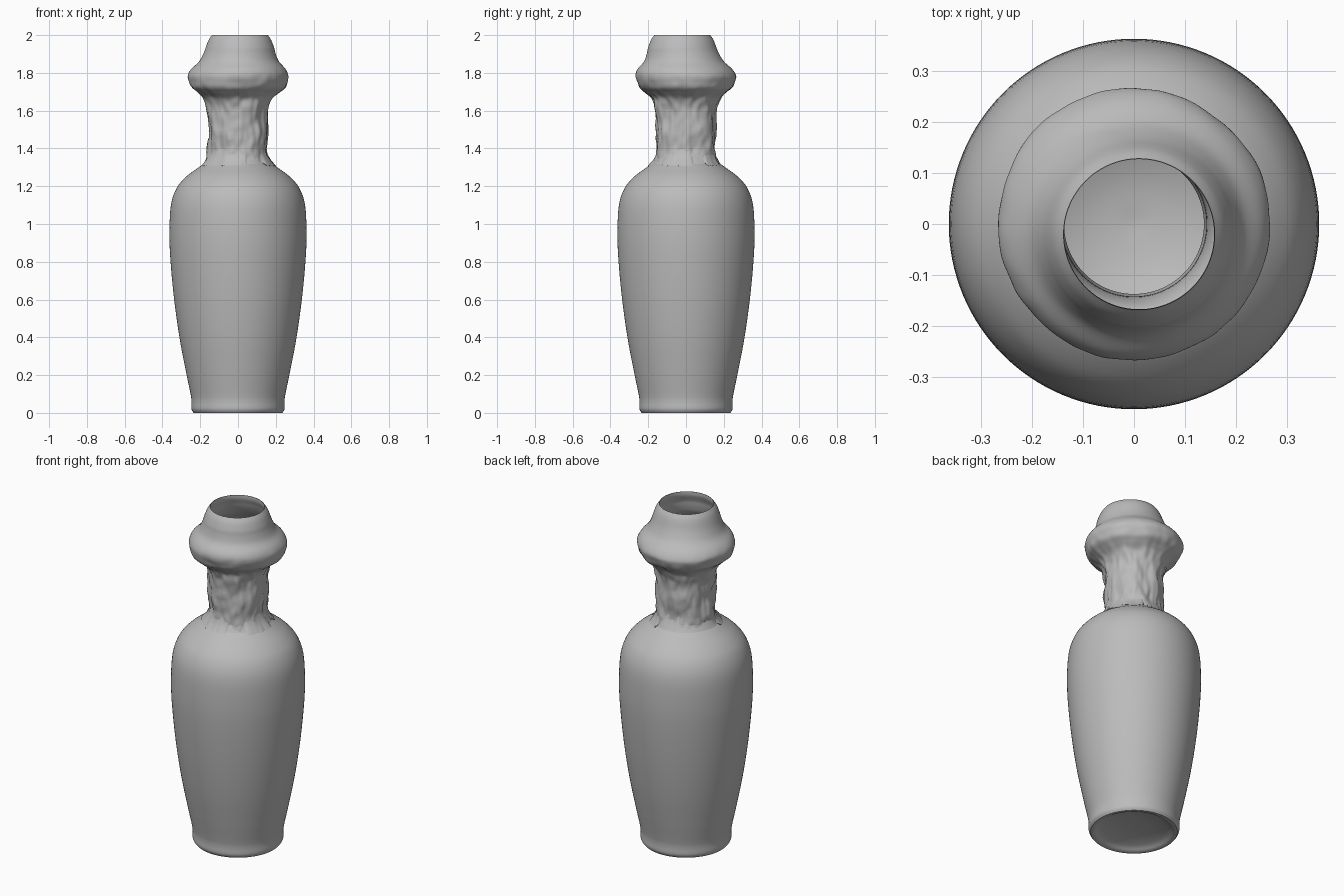
import bpy, bmesh, math
from mathutils import Vector, noise

cube = bpy.data.objects.get("Cube")
if cube:
    bpy.data.objects.remove(cube)

SEG = 128
clay = bpy.data.materials.new("grey clay")
clay.use_nodes = True
COLOR = (0.5, 0.5, 0.5, 1)
clay.diffuse_color = COLOR
clay.node_tree.nodes["Principled BSDF"].inputs["Base Color"].default_value = COLOR


def smooth_profile(points, steps=5):
    """Catmull-Rom subdivision of (radius, height) points."""
    pts = [Vector(p) for p in points]
    pts = [pts[0]] + pts + [pts[-1]]
    out = []
    for a, b, c, d in zip(pts, pts[1:], pts[2:], pts[3:]):
        for i in range(steps):
            t = i / steps
            out.append(0.5 * (2 * b + (c - a) * t + (2 * a - 5 * b + 4 * c - d) * t * t
                              + (3 * b - a - 3 * c + d) * t ** 3))
    return out + [pts[-1]]


def place(angle, r, z, rough=0.0):
    """Point on the vessel: the mouth leans a little off axis."""
    lean = max(0, min(1, (z - 1.78) / 0.15))
    d = Vector((math.cos(angle), math.sin(angle), 0))
    if rough:
        r += rough * noise.noise(Vector((d.x * 2, d.y * 2, z * 9)))
        r += rough * 0.5 * noise.noise(Vector((d.x * 6, d.y * 6, z * 22)))
    return d * r + Vector((0.01 * lean, -0.02 * lean, z))


def skin(name, rings, cap_start=False, cap_end=False):
    bm = bmesh.new()
    loops = [[bm.verts.new(p) for p in ring] for ring in rings]
    for lo, hi in zip(loops, loops[1:]):
        for i in range(SEG):
            j = (i + 1) % SEG
            bm.faces.new((lo[i], lo[j], hi[j], hi[i]))
    if cap_start:
        bm.faces.new(loops[0][::-1])
    if cap_end:
        bm.faces.new(loops[-1])
    mesh = bpy.data.meshes.new(name)
    bm.to_mesh(mesh)
    bm.free()
    mesh.materials.append(clay)
    ob = bpy.data.objects.new(name, mesh)
    bpy.context.scene.collection.objects.link(ob)
    bpy.ops.object.select_all(action='DESELECT')
    ob.select_set(True)
    bpy.context.view_layer.objects.active = ob
    bpy.ops.object.shade_smooth_by_angle(angle=math.radians(50))
    return ob


def lathe(name, profile, rough=None, **caps):
    rings = []
    for r, z in profile:
        amount = rough(z) if rough else 0
        rings.append([place(i * math.tau / SEG, r, z, amount) for i in range(SEG)])
    return skin(name, rings, **caps)


# Body with a recessed underside and a narrow foot
base = [(0.01, 0.04), (0.1, 0.036), (0.18, 0.02), (0.215, 0.003), (0.235, 0.0)]
body = [(0.235, 0), (0.246, 0.02), (0.246, 0.06), (0.251, 0.1), (0.276, 0.22),
        (0.31, 0.4), (0.338, 0.6), (0.357, 0.8), (0.363, 0.95), (0.355, 1.1),
        (0.325, 1.19), (0.275, 1.25), (0.215, 1.295), (0.165, 1.33)]
lathe("body", smooth_profile(base)[:-1] + smooth_profile(body), cap_start=True)

# Rough neck, flared flange and tapering mouth
neck = [(0.165, 1.32), (0.157, 1.4), (0.158, 1.5), (0.16, 1.6), (0.178, 1.66),
        (0.215, 1.695), (0.246, 1.72), (0.26, 1.75), (0.266, 1.785), (0.25, 1.82),
        (0.212, 1.86), (0.192, 1.9), (0.179, 1.94), (0.165, 1.975), (0.148, 2.0)]
lathe("neck_and_mouth", smooth_profile(neck),
      rough=lambda z: 0.016 if z < 1.68 else max(0.0, 0.014 * (1.84 - z) / 0.16))

# Hollow inside: thin wall with a dished floor
outer = body[4:-1] + neck[1:-1]
inner = [(0.01, 0.06), (0.1, 0.075), (0.19, 0.12)]
inner += [(r - 0.016, z) for r, z in outer] + [(0.147, 2.0)]
lathe("inner_wall", smooth_profile(inner)[::-1], cap_end=True)


# Ragged join where the neck meets the shoulder
def ragged(angle):
    d = Vector((math.cos(angle), math.sin(angle), 0))
    deg = math.degrees(angle) % 360
    strong = 195 < deg < 285 or deg > 318 or deg < 12 or 35 < deg < 65
    chip = noise.noise(d * 9) * 0.5 + noise.noise(d * 21) * 0.5
    return (0.032 if strong else 0.008) + 0.014 * chip


collar = []
for t in (0, 0.35, 0.7, 1, 1.05):
    ring = []
    for i in range(SEG):
        a = i * math.tau / SEG
        reach = max(0.002, ragged(a))
        z = 1.4 - (0.07 + reach * 0.65) * min(t, 1)
        r = 0.154 + (0.012 + reach) * min(t, 1) ** 2 - (0.03 if t > 1 else 0)
        ring.append(place(a, r, z, 0.012))
    collar.append(ring)
skin("ragged_collar", collar[::-1])
